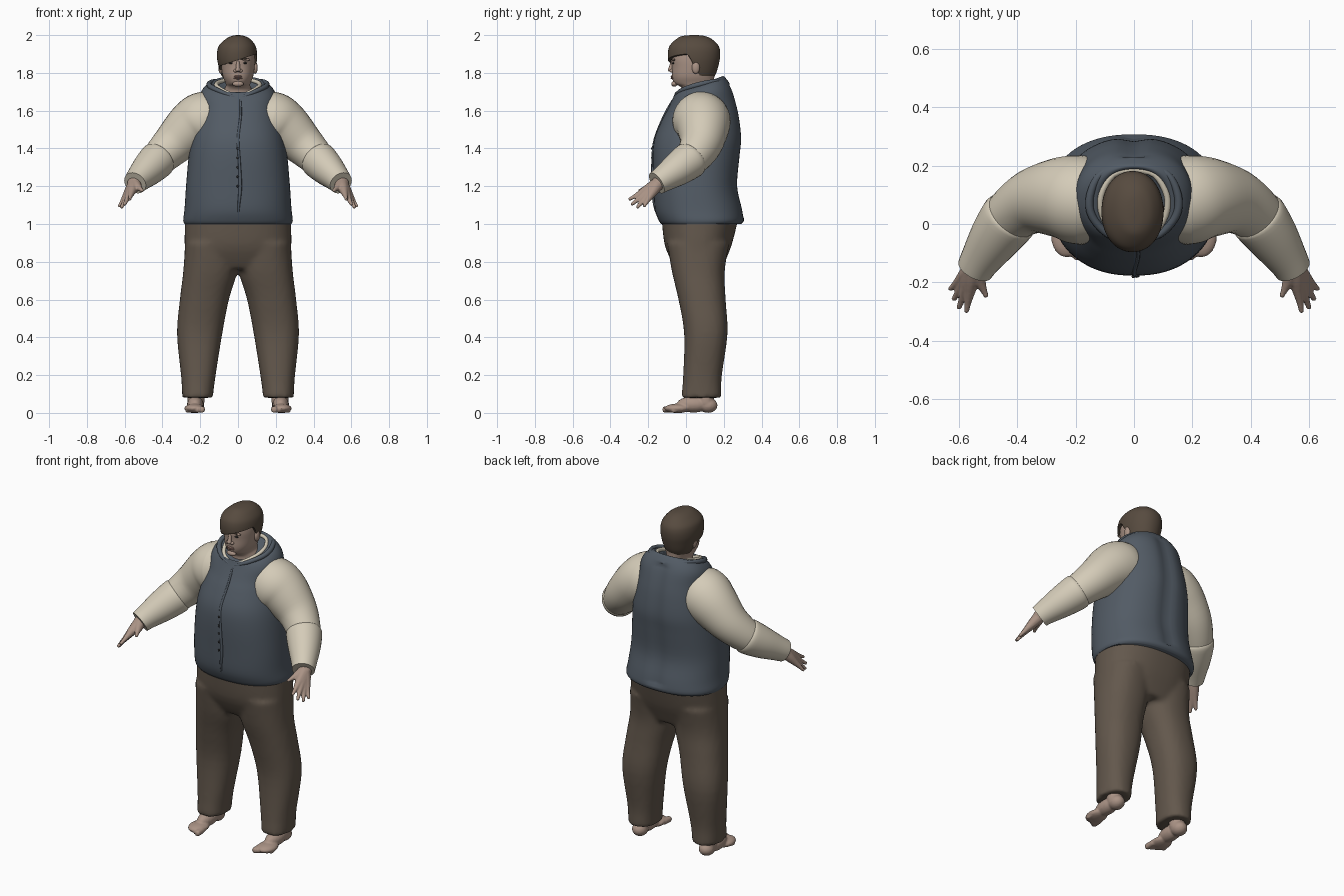
import bpy, bmesh, math
from mathutils import Vector, Matrix

cube = bpy.data.objects.get("Cube")
if cube:
    bpy.data.objects.remove(cube, do_unlink=True)


def material(name, *rgb):
    m = bpy.data.materials.new(name)
    m.use_nodes = True
    m.diffuse_color = (*rgb, 1)
    m.node_tree.nodes["Principled BSDF"].inputs["Base Color"].default_value = (*rgb, 1)
    return m


VEST = material("slate vest", .085, .105, .13)
CLOTH = material("brown trousers", .125, .097, .073)
SHIRT = material("cream shirt", .66, .60, .48)
SKIN = material("skin", .40, .29, .235)
HAIR = material("brown hair", .095, .070, .050)
DARK = material("dark detail", .03, .03, .03)
LIPS = material("lips", .30, .18, .15)


def smooth_rows(rows, steps):
    """Catmull-Rom interpolation through equal-length tuples."""
    out = []
    for i in range(len(rows) - 1):
        a, b, c, d = (rows[min(max(k, 0), len(rows) - 1)] for k in range(i - 1, i + 3))
        for s in range(steps):
            t = s / steps
            out.append([q + t / 2 * (r - p + t * (2 * p - 5 * q + 4 * r - w + t * (3 * q - p - 3 * r + w)))
                        for p, q, r, w in zip(a, b, c, d)])
    return out + [list(rows[-1])]


def skin_rings(bm, rings):
    loops = [[bm.verts.new(p) for p in ring] for ring in rings]
    n = len(loops[0])
    for a, b in zip(loops, loops[1:]):
        for i in range(n):
            bm.faces.new((a[i], a[(i + 1) % n], b[(i + 1) % n], b[i]))
    bm.faces.new(loops[0][::-1])
    bm.faces.new(loops[-1])


def loft(bm, rows, seg=48, steps=4, power=2.3):
    """Rows: z, centre x, half width, front y, back y, tilt."""
    rings = []
    for z, cx, hw, y0, y1, tilt in smooth_rows(rows, steps):
        ring = []
        for k in range(seg):
            t = 2 * math.pi * k / seg
            c, s = math.cos(t), math.sin(t)
            x = math.copysign(abs(c) ** (2 / power), c) * hw
            y = math.copysign(abs(s) ** (2 / power), s) * (y1 - y0) / 2
            ring.append((cx + x, (y0 + y1) / 2 + y, z + tilt * y))
        rings.append(ring)
    skin_rings(bm, rings)


def sweep(bm, path, seg=16, steps=4, cap=.6):
    """Round tube along x, y, z, radius points, with optional domed ends."""
    pts = smooth_rows(path, steps)
    if cap:
        first, last = [(Vector(a[:3]) - Vector(b[:3])).normalized() for a, b in (pts[:2], pts[:-3:-1])]
        lo = [*(Vector(pts[0][:3]) + first * pts[0][3] * cap), pts[0][3] * .7]
        hi = [*(Vector(pts[-1][:3]) + last * pts[-1][3] * cap), pts[-1][3] * .7]
        pts = [lo] + pts + [hi]
    rings, side = [], Vector((.3, .2, 1))
    for i, p in enumerate(pts):
        t = (Vector(pts[min(i + 1, len(pts) - 1)][:3]) - Vector(pts[max(i - 1, 0)][:3])).normalized()
        if i == 0 and abs(t.z) > .9:
            side = Vector((1, 0, 0))
        side = (side - t * side.dot(t)).normalized()
        up = t.cross(side)
        rings.append([Vector(p[:3]) + p[3] * (side * math.cos(a) + up * math.sin(a))
                      for a in (2 * math.pi * k / seg for k in range(seg))])
    skin_rings(bm, rings)


def blob(bm, centre, size):
    bmesh.ops.create_uvsphere(bm, u_segments=20, v_segments=12, radius=1,
                              matrix=Matrix.Translation(centre) @ Matrix.Diagonal((*size, 1)))


def finish(name, bm, mat, mirror=False, voxel=0, relax=3):
    bmesh.ops.recalc_face_normals(bm, faces=bm.faces)
    me = bpy.data.meshes.new(name)
    bm.to_mesh(me)
    bm.free()
    me.materials.append(mat)
    ob = bpy.data.objects.new(name, me)
    bpy.context.collection.objects.link(ob)
    bpy.ops.object.select_all(action='DESELECT')
    ob.select_set(True)
    bpy.context.view_layer.objects.active = ob
    bpy.ops.object.shade_smooth_by_angle(angle=math.radians(50))
    if mirror:
        ob.modifiers.new("mirror", 'MIRROR')
    if voxel:
        mod = ob.modifiers.new("blend", 'REMESH')
        mod.mode, mod.voxel_size, mod.use_smooth_shade = 'VOXEL', voxel, True
        mod = ob.modifiers.new("relax", 'SMOOTH')
        mod.factor, mod.iterations = .5, relax
    return ob


# Trousers: hips blended with two legs
bm = bmesh.new()
loft(bm, [(.76, 0, .24, -.05, .19, 0), (.82, 0, .277, -.085, .215, 0),
          (.9, 0, .283, -.115, .245, 0), (1.04, 0, .28, -.13, .28, 0)])
for s in (1, -1):
    loft(bm, [(.08, s * .213, .083, -.025, .187, 0), (.11, s * .213, .083, -.022, .187, 0),
              (.2, s * .21, .092, -.015, .19, 0), (.42, s * .203, .12, -.01, .22, 0),
              (.6, s * .178, .13, -.04, .21, 0), (.75, s * .147, .143, -.075, .205, 0),
              (.9, s * .14, .14, -.1, .23, 0)], seg=32)
finish("trousers", bm, CLOTH, voxel=.014, relax=4)

# Vest body with a shallow groove down the back
bm = bmesh.new()
loft(bm, [(1.0, 0, .283, -.13, .292, 0), (1.02, 0, .29, -.145, .307, 0), (1.08, 0, .283, -.165, .3, 0),
          (1.2, 0, .275, -.172, .275, 0), (1.35, 0, .262, -.177, .287, 0), (1.45, 0, .247, -.167, .297, 0),
          (1.55, 0, .222, -.13, .287, .03), (1.62, 0, .205, -.1, .27, .1), (1.685, 0, .2, -.075, .245, .2),
          (1.725, 0, .172, -.062, .215, .3), (1.74, 0, .13, -.055, .195, .34),
          (1.715, 0, .105, -.045, .18, .34)], seg=72)
for v in bm.verts:
    if v.co.y > .1 and 1.04 < v.co.z < 1.74:
        v.co.y -= .014 * math.exp(-(v.co.x / .04) ** 2)
finish("vest", bm, VEST)

# Overlapping front edge and small buttons
bm = bmesh.new()
sweep(bm, [(.012, -.07, 1.655, .006), (.014, -.115, 1.575, .006), (0, -.163, 1.45, .008),
           (.006, -.176, 1.35, .007), (.012, -.174, 1.2, .009), (.004, -.167, 1.1, .007),
           (0, -.14, 1.02, .005)], seg=8)
finish("vest_front_edge", bm, VEST)
bm = bmesh.new()
for k in range(5):
    blob(bm, (-.002, -.18, 1.2 + .05 * k), (.006, .006, .006))
finish("vest_buttons", bm, DARK)

# Folded collar ridges on the shoulders and shirt band round the neck
bm = bmesh.new()
sweep(bm, [(.02, -.06, 1.672, .007), (.09, -.035, 1.70, .012), (.145, .03, 1.727, .014),
           (.15, .1, 1.745, .014), (.115, .17, 1.757, .012), (.05, .198, 1.757, .008)], seg=10)
finish("collar_folds", bm, VEST, mirror=True)
bm = bmesh.new()
sweep(bm, [(.004, -.05, 1.676, .008), (.065, -.035, 1.70, .01), (.108, .03, 1.725, .011), (.112, .1, 1.745, .011),
           (.07, .17, 1.76, .011), (0, .187, 1.763, .011)], seg=10)
finish("shirt_collar", bm, SHIRT, mirror=True)

# Sleeves and turned cuffs
bm = bmesh.new()
sweep(bm, [(.15, .075, 1.555, .15), (.2, .085, 1.54, .152), (.26, .09, 1.5, .137), (.345, .078, 1.42, .112),
           (.42, .03, 1.345, .093), (.46, -.02, 1.3, .08)], seg=32)
finish("sleeves", bm, SHIRT, mirror=True)
bm = bmesh.new()
sweep(bm, [(.418, .032, 1.347, .092), (.43, .017, 1.335, .099), (.475, -.045, 1.29, .089),
           (.525, -.12, 1.24, .07), (.545, -.155, 1.217, .063)], seg=32, cap=0)
finish("cuffs", bm, SHIRT, mirror=True)

# Hands: fingers fan out from the wrist and blend into the palm
bm = bmesh.new()
wrist = Vector((.55, -.15, 1.212))
tips = [(.575, -.305, 1.128), (.602, -.292, 1.1), (.62, -.262, 1.083), (.632, -.225, 1.09), (.505, -.25, 1.175)]
for tip in tips:
    path = [(*wrist.lerp(Vector(tip), f), r) for f, r in ((-.1, .036), (.25, .029), (.55, .019), (.78, .012), (.96, .009))]
    sweep(bm, path, seg=12)
finish("hands", bm, SKIN, mirror=True, voxel=.005, relax=2)

# Bare feet
bm = bmesh.new()
sweep(bm, [(.222, .1, .18, .052), (.222, .1, .1, .046), (.223, .105, .05, .045)])
blob(bm, (.223, .117, .04), (.044, .05, .04))
blob(bm, (.226, .04, .045), (.044, .09, .043))
blob(bm, (.23, -.045, .024), (.054, .07, .025))
for k in range(5):
    x, y, r = .192 + .019 * k, -.113 + .011 * k, .018 - .0018 * k
    sweep(bm, [(x, y + .05, .02, r), (x, y, r, r)], seg=10)
finish("feet", bm, SKIN, mirror=True, voxel=.006, relax=2)

# Head and neck
bm = bmesh.new()
loft(bm, [(1.64, 0, .095, -.02, .17, 0), (1.7, 0, .08, -.012, .16, 0), (1.727, 0, .066, -.03, .15, 0),
          (1.745, 0, .066, -.062, .148, 0), (1.78, 0, .08, -.074, .15, 0), (1.83, 0, .088, -.075, .16, 0),
          (1.88, 0, .09, -.078, .165, 0), (1.93, 0, .083, -.06, .155, 0), (1.97, 0, .05, -.02, .11, 0)], power=2.1)
finish("head", bm, SKIN)

# Nose, ears and brow ridge
bm = bmesh.new()
sweep(bm, [(0, -.072, 1.858, .009), (0, -.079, 1.83, .011), (0, -.083, 1.815, .014)], seg=12)
for s in (1, -1):
    blob(bm, (s * .014, -.076, 1.811), (.01, .011, .009))
    blob(bm, (s * .091, .052, 1.828), (.013, .021, .033))
    blob(bm, (s * .036, -.066, 1.87), (.027, .009, .008))
blob(bm, (0, -.062, 1.742), (.03, .016, .015))
finish("face_features", bm, SKIN)
bm = bmesh.new()
for z in (1.772, 1.781):
    blob(bm, (0, -.071, z), (.023, .01, .006))
finish("lips", bm, LIPS)
bm = bmesh.new()
blob(bm, (.036, -.067, 1.852), (.013, .006, .005))
finish("eyes", bm, DARK, mirror=True)
bm = bmesh.new()
sweep(bm, [(.015, -.078, 1.87, .003), (.038, -.074, 1.875, .004), (.062, -.062, 1.868, .003)], seg=8)
finish("eyebrows", bm, HAIR, mirror=True)

# Hair: one cap whose lower edge sweeps down over one brow and to the nape
bm = bmesh.new()
loft(bm, [(1.77, -.004, .078, -.06, .145, 0), (1.8, -.004, .09, -.075, .16, 0), (1.84, -.004, .1, -.09, .172, 0),
          (1.88, -.005, .106, -.096, .18, 0), (1.92, -.005, .104, -.094, .18, 0), (1.95, -.004, .093, -.082, .168, 0),
          (1.98, 0, .064, -.05, .135, 0), (1.995, 0, .035, -.02, .1, 0), (2.0, 0, .008, .03, .06, 0)],
     seg=72, steps=6, power=2.1)
for v in bm.verts:
    fringe = 1.868 + .33 * v.co.x
    back = min(max((v.co.y - .01) / .07, 0), 1)
    v.co.z = max(v.co.z, fringe + (1.77 - fringe) * back)
finish("hair", bm, HAIR)
